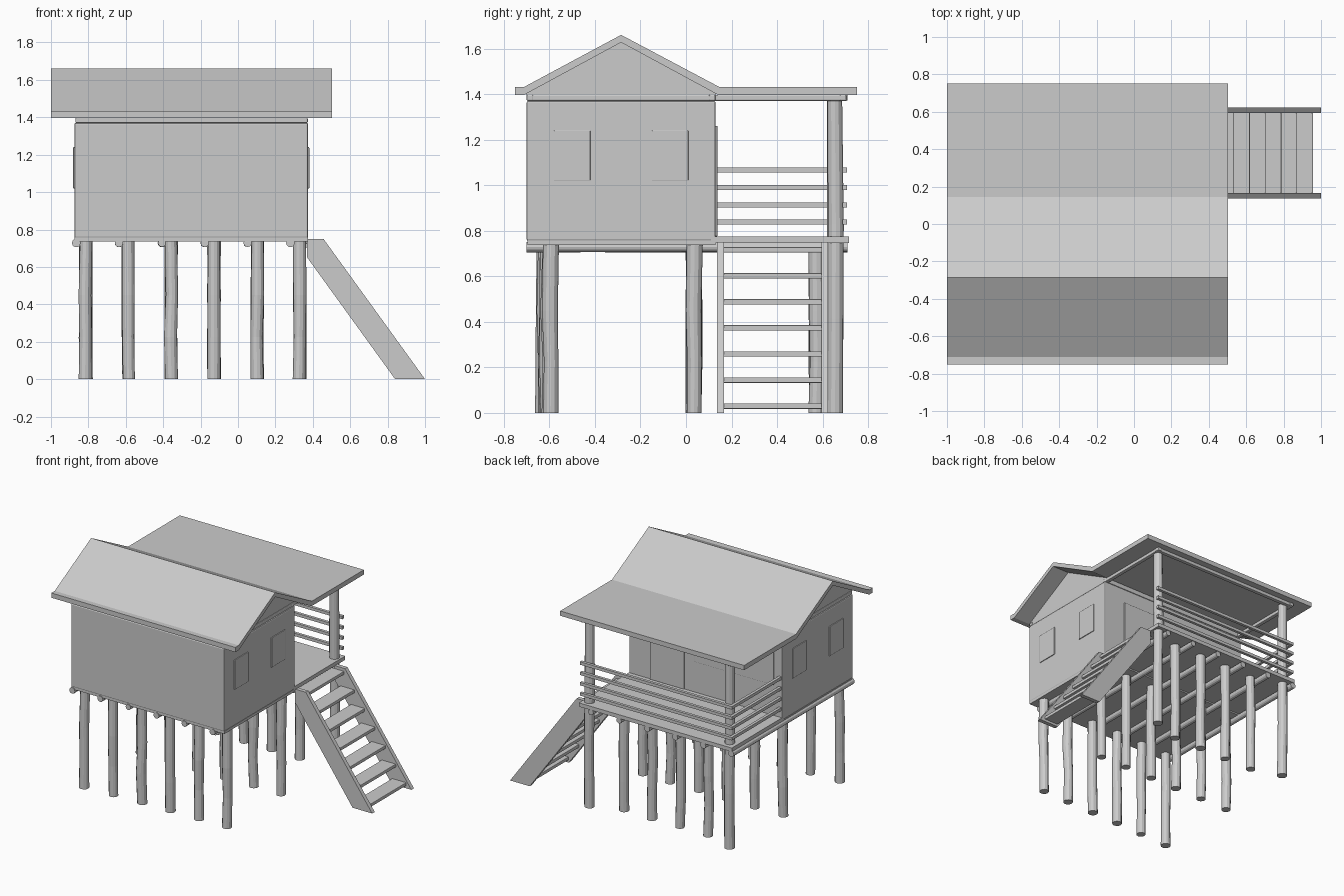
import bpy
import bmesh
import math
import random

random.seed(4)
cube = bpy.data.objects.get("Cube")
if cube:
    bpy.data.objects.remove(cube, do_unlink=True)

GREY = (0.6, 0.6, 0.6, 1.0)
mat = bpy.data.materials.new("plain_grey")
mat.use_nodes = True
mat.diffuse_color = GREY
mat.node_tree.nodes["Principled BSDF"].inputs["Base Color"].default_value = GREY


def finish(name, bm, bevel=0):
    bmesh.ops.recalc_face_normals(bm, faces=bm.faces)
    mesh = bpy.data.meshes.new(name)
    bm.to_mesh(mesh)
    bm.free()
    mesh.materials.append(mat)
    obj = bpy.data.objects.new(name, mesh)
    bpy.context.collection.objects.link(obj)
    if bevel:
        mod = obj.modifiers.new("Bevel", 'BEVEL')
        mod.width = bevel
        mod.segments = 2
    return obj


def box(name, x, y, z, bevel=0):
    """Box from (low, high) ranges on each axis."""
    bm = bmesh.new()
    bmesh.ops.create_cube(bm, size=1)
    for v in bm.verts:
        v.co = [(r[0] + r[1]) / 2 + c * (r[1] - r[0]) for c, r in zip(v.co, (x, y, z))]
    return finish(name, bm, bevel)


def prism(name, points, place, low, high):
    """Extrude a 2D outline; place(a, b, t) maps it into space."""
    bm = bmesh.new()
    rings = [[bm.verts.new(place(a, b, t)) for a, b in points] for t in (low, high)]
    bm.faces.new(rings[0])
    bm.faces.new(rings[1])
    n = len(points)
    for i in range(n):
        j = (i + 1) % n
        bm.faces.new((rings[0][i], rings[0][j], rings[1][j], rings[1][i]))
    return finish(name, bm)


def log(name, centres, radius, axis, sides=12):
    """Tube through a list of centres, rings square to the given axis."""
    bm = bmesh.new()
    rings = []
    for c in centres:
        r = radius * random.uniform(0.93, 1.05)
        ring = []
        for k in range(sides):
            u = r * math.cos(k * math.tau / sides)
            w = r * math.sin(k * math.tau / sides)
            off = (u, w, 0) if axis == 'z' else (u, 0, w)
            ring.append(bm.verts.new([p + q for p, q in zip(c, off)]))
        rings.append(ring)
    for lo, hi in zip(rings, rings[1:]):
        for k in range(sides):
            j = (k + 1) % sides
            bm.faces.new((lo[k], lo[j], hi[j], hi[k]))
    bm.faces.new(rings[0])
    bm.faces.new(rings[-1])
    return finish(name, bm)


def post(name, x, y, top):
    heights = [top * f for f in (0, 0.3, 0.6, 1)]
    log(name, [(x + random.uniform(-.004, .004), y + random.uniform(-.004, .004), h)
               for h in heights], 0.034, 'z')


LEFT, RIGHT = -0.875, 0.375
FRONT, WALL, PORCH = -0.70, 0.13, 0.715


def along_x(y, z, x):
    return (x, y, z)


def along_y(x, z, y):
    return (x, y, z)


# Stilts and floor joists
for i in range(6):
    x = -0.815 + i * 0.229
    corner = i in (0, 5)
    post(f"front_stilt_{i}", x, -0.625 + i * 0.006, 0.75)
    post(f"middle_stilt_{i}", x, 0.035, 0.75)
    post(f"back_stilt_{i}", x, 0.655 if corner else 0.575, 1.38 if corner else 0.75)
    log(f"floor_joist_{i}", [(x - 0.05, y, 0.728) for y in (FRONT, 0, 0.71)], 0.022, 'y')

# Floor and cabin
box("floor", (LEFT, RIGHT), (WALL - 0.02, PORCH), (0.747, 0.775))
box("cabin_base", (LEFT, RIGHT), (FRONT + 0.005, WALL), (0.737, 0.757))
box("cabin_walls", (LEFT, RIGHT), (FRONT, WALL), (0.755, 1.37), 0.008)

# Windows and door, raised slightly from the walls
for side, x in (("left", RIGHT), ("right", LEFT)):
    for i, y in enumerate((-0.58, -0.15)):
        box(f"{side}_window_{i}", (x - 0.006, x + 0.006), (y, y + 0.16), (1.02, 1.24), 0.003)
box("door", (-0.08, 0.20), (WALL - 0.006, WALL + 0.008), (0.775, 1.26), 0.003)
box("back_window", (-0.81, -0.16), (WALL - 0.006, WALL + 0.006), (1.0, 1.24), 0.003)

# Beams that carry the roof
for i, y in enumerate((FRONT + 0.015, WALL - 0.015, 0.69)):
    box(f"cross_beam_{i}", (LEFT + 0.005, RIGHT - 0.002), (y - 0.015, y + 0.015), (1.37, 1.397), 0.006)
for i, x in enumerate((LEFT + 0.02, RIGHT - 0.02)):
    box(f"side_beam_{i}", (x - 0.015, x + 0.015), (FRONT, 0.71), (1.37, 1.397), 0.006)

# Gable fill and roof with its flat porch cover
prism("gable", [(-0.70, 1.38), (WALL, 1.38), (WALL, 1.405), (-0.285, 1.63), (-0.70, 1.405)],
      along_x, LEFT + 0.01, RIGHT - 0.01)
prism("roof", [(-0.75, 1.397), (-0.75, 1.432), (-0.71, 1.432), (-0.285, 1.66), (0.145, 1.432),
               (0.75, 1.432), (0.75, 1.397), (0.14, 1.397), (-0.285, 1.627), (-0.71, 1.397)],
      along_x, -1.0, 0.503)

# Porch railings
for i in range(4):
    z = 0.838 + i * 0.076
    box(f"back_rail_{i}", (-0.87, 0.37), (0.687, 0.708), (z - 0.011, z + 0.011))
    box(f"side_rail_{i}", (-0.87, -0.849), (WALL, 0.69), (z - 0.011, z + 0.011))

# Stairs
for i, y in enumerate((0.137, 0.594)):
    prism(f"stair_stringer_{i}", [(0.37, 0.65), (0.37, 0.75), (0.457, 0.75), (1.0, 0), (0.84, 0)],
          along_y, y, y + 0.03)
for i in range(7):
    x, z = 0.957 - i * 0.0845, 0.03 + i * 0.1143
    box(f"stair_tread_{i}", (x - 0.115, x), (0.16, 0.60), (z - 0.012, z + 0.012), 0.004)
